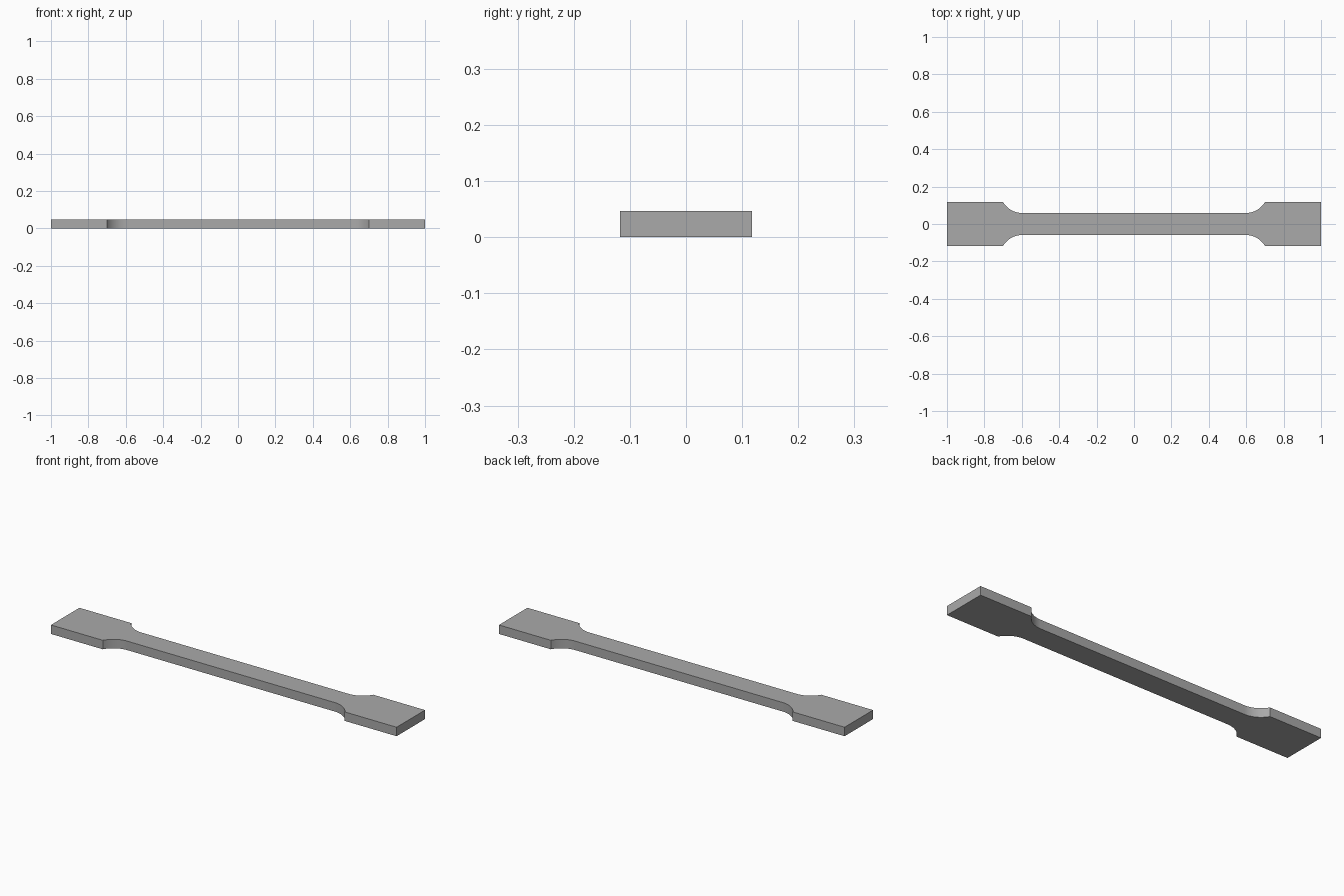
import bpy, bmesh, math

cube = bpy.data.objects.get("Cube")
if cube:
    bpy.data.objects.remove(cube, do_unlink=True)

# Main dimensions
HALF_LENGTH = 1.0
HALF_WIDTH = 0.1176
HALF_NECK = 0.0588
THICKNESS = 0.047
SHOULDER = 0.7
RADIUS = 0.1176
STEPS = 12

# Plain grey material
grey = bpy.data.materials.new("plain_grey")
grey.use_nodes = True
colour = (0.4, 0.4, 0.4, 1.0)
grey.diffuse_color = colour
grey.node_tree.nodes["Principled BSDF"].inputs["Base Color"].default_value = colour

# One quarter of the outline: grip end, shoulder, then a fillet tangent to the neck
sweep = math.acos(1 - (HALF_WIDTH - HALF_NECK) / RADIUS)
neck_end = SHOULDER - RADIUS * math.sin(sweep)
quarter = [(HALF_LENGTH, HALF_WIDTH)]
for i in range(STEPS + 1):
    a = sweep * (1 - i / STEPS)
    quarter.append((neck_end + RADIUS * math.sin(a),
                    HALF_NECK + RADIUS * (1 - math.cos(a))))

# Mirror the quarter into the full closed outline
back = quarter + [(-x, y) for x, y in reversed(quarter)]
outline = back + [(x, -y) for x, y in reversed(back)]

# Extrude the outline into a flat bar
bm = bmesh.new()
base = bm.faces.new([bm.verts.new((x, y, 0)) for x, y in outline])
grown = bmesh.ops.extrude_face_region(bm, geom=[base], use_keep_orig=True)
top = [v for v in grown["geom"] if isinstance(v, bmesh.types.BMVert)]
bmesh.ops.translate(bm, verts=top, vec=(0, 0, THICKNESS))
bmesh.ops.recalc_face_normals(bm, faces=bm.faces)
mesh = bpy.data.meshes.new("test_bar")
bm.to_mesh(mesh)
bm.free()
mesh.materials.append(grey)

bar = bpy.data.objects.new("test_bar", mesh)
bpy.context.collection.objects.link(bar)

# Smooth fillets with sharp outline edges
bpy.context.view_layer.objects.active = bar
bar.select_set(True)
bpy.ops.object.shade_smooth_by_angle(angle=math.radians(25))
